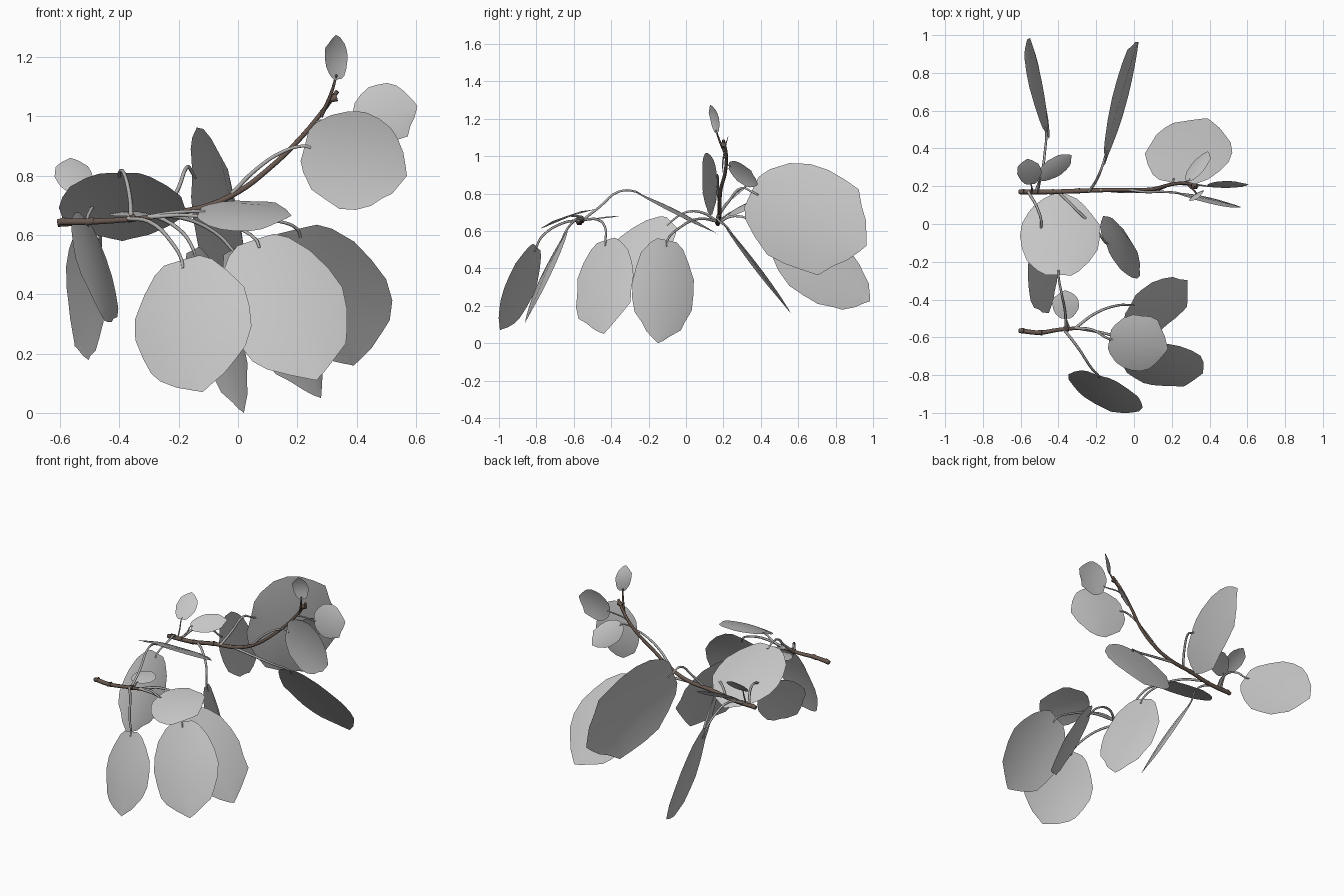
import bpy, bmesh, math, random
from mathutils import Vector

if "Cube" in bpy.data.objects:
    bpy.data.objects.remove(bpy.data.objects["Cube"])

random.seed(4)


def material(name, rgb):
    m = bpy.data.materials.new(name)
    m.diffuse_color = (*rgb, 1)
    m.use_nodes = True
    m.node_tree.nodes["Principled BSDF"].inputs["Base Color"].default_value = m.diffuse_color
    return m


LEAF = material("leaf_grey", (0.56, 0.56, 0.56))
STALK = material("stalk_grey", (0.44, 0.43, 0.42))
BARK = material("bark_brown", (0.14, 0.10, 0.08))


def add(name, mesh, mat):
    ob = bpy.data.objects.new(name, mesh)
    bpy.context.collection.objects.link(ob)
    mesh.materials.clear()
    mesh.materials.append(mat)
    return ob


def tube(name, pts, r0, r1, mat):
    """Tapered smooth tube through a few points."""
    cu = bpy.data.curves.new(name, 'CURVE')
    cu.dimensions = '3D'
    cu.bevel_depth = 1.0
    cu.bevel_resolution = 1
    cu.resolution_u = 4
    cu.use_fill_caps = True
    sp = cu.splines.new('BEZIER')
    sp.bezier_points.add(len(pts) - 1)
    for i, (bp, p) in enumerate(zip(sp.bezier_points, pts)):
        bp.co = p
        bp.handle_left_type = bp.handle_right_type = 'AUTO'
        bp.radius = r0 + (r1 - r0) * i / (len(pts) - 1)
    tmp = bpy.data.objects.new(name + "_guide", cu)
    bpy.context.collection.objects.link(tmp)
    bpy.context.view_layer.update()
    mesh = bpy.data.meshes.new_from_object(
        tmp.evaluated_get(bpy.context.evaluated_depsgraph_get()))
    bpy.data.objects.remove(tmp)
    for p in mesh.polygons:
        p.use_smooth = True
    return add(name, mesh, mat)


# half-width of the blade along its length
OUTLINE = [(0, .32), (.05, .52), (.17, .78), (.32, .95), (.47, 1), (.62, .97),
           (.75, .84), (.86, .64), (.94, .40), (1, .14)]


def leaf(name, base, tip, side, width, stalk=(), bend=.04, cup=.07, r=.008):
    """Curved blade from base to tip, with a stalk leading to its base."""
    base, tip = Vector(base), Vector(tip)
    axis = tip - base
    length = axis.length
    d = axis.normalized()
    side = Vector(side)
    side = (side - d * side.dot(d)).normalized()
    n = side.cross(d)
    if n.z < 0:
        n, side = -n, -side
    bm = bmesh.new()
    rows = []
    for i, (t, w) in enumerate(OUTLINE):
        row = []
        for s in (-1, -.5, 0, .5, 1):
            jag = .10 if t > .7 else .04                 # ragged tip
            jag = 1 + (random.uniform(-jag, jag) if abs(s) == 1 else 0)
            x = s * w * width / 2 * jag
            lift = bend * length * math.sin(math.pi * t)
            lift -= cup * width * (s * w) ** 2
            lift -= .015 * width * w * (s == 0)          # sunken midrib
            along = t * length - abs(s) * .03 * length * (t > .8)
            if s == 0 and t == 0:
                lift = 0
            row.append(bm.verts.new(base + d * along + side * x + n * lift))
        rows.append(row)
    for a, b in zip(rows, rows[1:]):
        for k in range(4):
            f = bm.faces.new((a[k], a[k + 1], b[k + 1], b[k]))
            f.smooth = True
    bm.normal_update()
    if sum((f.normal for f in bm.faces), Vector()).dot(n) < 0:
        bmesh.ops.reverse_faces(bm, faces=bm.faces)
    mesh = bpy.data.meshes.new(name)
    bm.to_mesh(mesh)
    bm.free()
    add(name, mesh, LEAF)
    if stalk:
        tube(name + "_stalk", [*stalk, base, base + d * .06 * length], r, r * .6, STALK)


# Woody branches
tube("upper_branch", [(-.6, .17, .64), (-.45, .17, .645), (-.3, .175, .67), (-.13, .18, .69),
                      (0, .18, .745), (.1, .185, .82), (.2, .21, .915), (.28, .215, 1.01),
                      (.335, .2, 1.085)], .013, .008, BARK)
tube("lower_branch", [(-.6, -.565, .645), (-.5, -.575, .645), (-.4, -.56, .65),
                      (-.29, -.55, .66)], .013, .009, BARK)
# Knots and buds along the branches
for i, (x, y, z) in enumerate([(-.595, .17, .64), (-.52, .17, .643), (-.44, .17, .645), (-.3, .175, .67),
                               (.32, .2, 1.06), (-.595, -.565, .645), (-.5, -.575, .645), (-.36, -.555, .655)]):
    tube(f"bark_knot_{i}", [(x - .014, y, z - .003), (x, y, z), (x + .014, y, z + .004)], .012, .015, BARK)
tube("tip_twig", [(.28, .215, 1.0), (.315, .18, 1.08), (.332, .16, 1.14)], .007, .004, BARK)

# Leaves on the upper branch
leaf("rear_left_leaf", (-.465, .48, .56), (-.55, .985, .225), (-.3, .55, .8), .36,
     [(-.52, .17, .645), (-.49, .26, .68), (-.47, .4, .63)], bend=.02)
leaf("rear_tall_leaf", (-.155, .35, .81), (.025, .965, .52), (-.01, .42, .9), .56,
     [(-.24, .17, .68), (-.2, .23, .76), (-.17, .3, .83)], bend=.03)
leaf("rear_right_leaf", (.20, .22, .62), (.39, .56, .16), (.93, -.22, .22), .44,
     [(-.18, .18, .685), (0, .17, .67), (.12, .18, .65)], bend=.02, cup=.04)
leaf("crown_broad_leaf", (.225, .165, .90), (.57, .09, .80), (.28, -.12, 1), .335,
     [(-.02, .18, .74), (.06, .17, .82), (.15, .17, .88)])
leaf("crown_side_leaf", (.395, .2, .99), (.605, .21, 1.035), (-.3, .15, .9), .205,
     [(.25, .215, .98), (.32, .21, .99)], r=.005)
leaf("crown_top_leaf", (.338, .165, 1.125), (.33, .13, 1.275), (.8, .5, 0), .09, bend=.08)
leaf("crown_rear_leaf", (.29, .23, .95), (.39, .385, .85), (.6, .1, .6), .14,
     [(.22, .21, .94), (.26, .22, .95)], r=.005)
leaf("small_outer_leaf", (-.545, .21, .745), (-.565, .345, .86), (1, .1, 0), .125,
     [(-.54, .17, .65), (-.54, .19, .7)], r=.005)
leaf("small_inner_leaf", (-.50, .24, .7), (-.33, .365, .74), (-.35, .6, .5), .12,
     [(-.51, .17, .65), (-.5, .21, .68)], r=.005)
leaf("inner_left_leaf", (-.51, -.08, .65), (-.45, -.47, .31), (-.5, -.56, .6), .28,
     [(-.56, .17, .65), (-.51, .08, .70), (-.49, 0, .70)], bend=.03)
leaf("inner_low_leaf", (-.15, -.10, .55), (.02, -.15, .0), (-.38, .93, -.2), .36,
     [(-.4, .17, .65), (-.3, .07, .665), (-.2, -.03, .62)])

# Leaves on the lower branch
leaf("canopy_leaf", (-.4, -.27, .81), (-.39, .175, .58), (1, 0, 0), .42,
     [(-.36, -.55, .66), (-.365, -.46, .73), (-.385, -.36, .81)])
leaf("small_flat_leaf", (-.36, -.50, .665), (-.365, -.35, .68), (1, 0, 0), .14,
     [(-.34, -.555, .655)], r=.005)
leaf("side_flat_leaf", (-.13, -.61, .68), (.18, -.66, .665), (.1, .95, .33), .32,
     [(-.31, -.55, .66), (-.22, -.56, .675)])
leaf("front_left_leaf", (-.19, -.80, .515), (-.12, -.995, .07), (.93, -.36, .1), .41,
     [(-.37, -.56, .655), (-.3, -.65, .645), (-.22, -.77, .57)])
leaf("front_right_leaf", (.06, -.65, .585), (.265, -.86, .11), (.92, .25, .38), .41,
     [(-.31, -.55, .66), (-.15, -.58, .665), (-.02, -.62, .63)])
leaf("front_rear_leaf", (-.02, -.43, .55), (.28, -.44, .05), (.48, .87, .28), .36,
     [(-.31, -.55, .66), (-.2, -.47, .66), (-.08, -.43, .61)])
